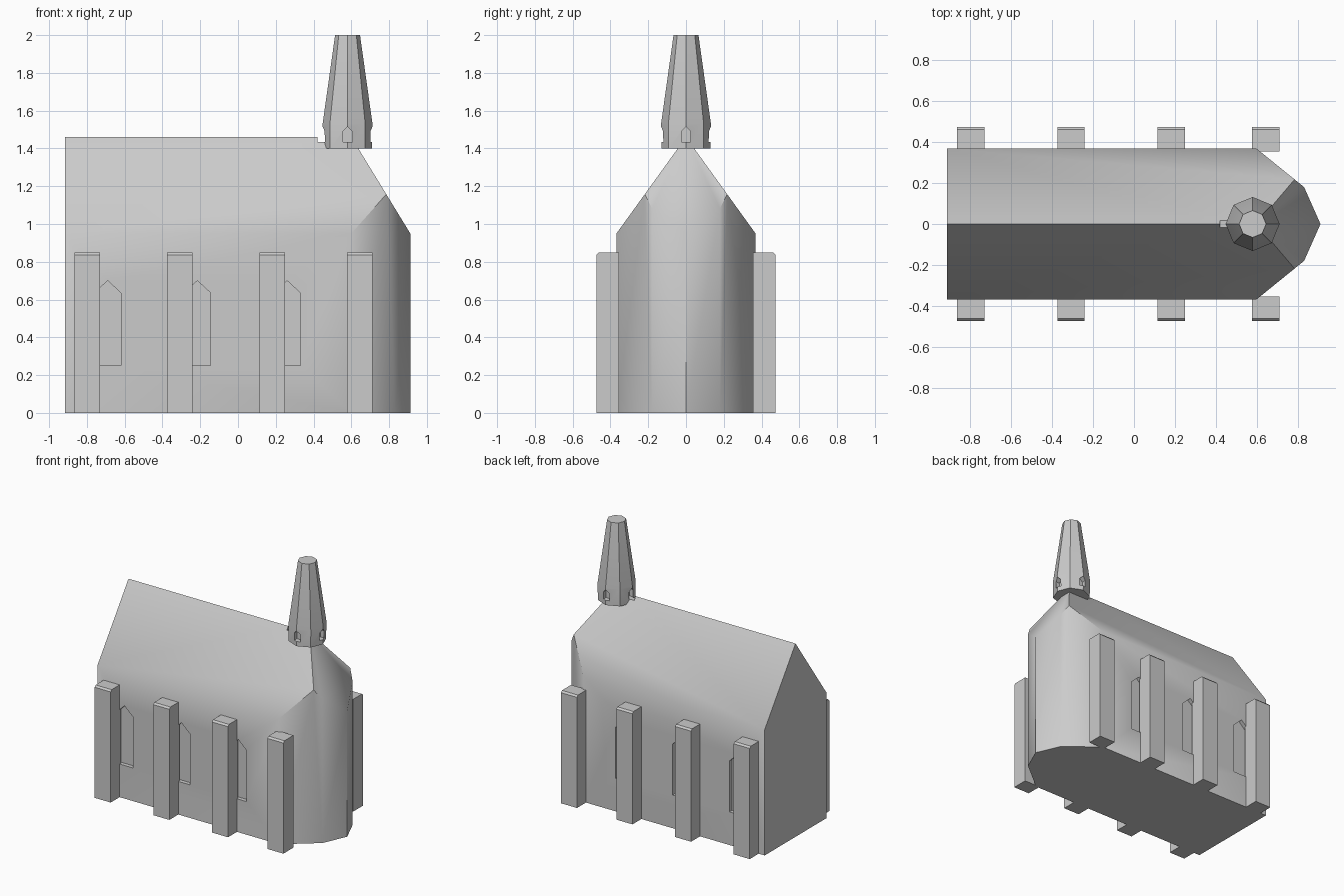
import bpy, bmesh, math
from mathutils import Matrix, Vector

if "Cube" in bpy.data.objects:
    bpy.data.objects.remove(bpy.data.objects["Cube"])

stone = bpy.data.materials.new("pale grey stone")
stone.diffuse_color = (0.6, 0.6, 0.6, 1)
stone.use_nodes = True
stone.node_tree.nodes["Principled BSDF"].inputs["Base Color"].default_value = stone.diffuse_color


def new_object(name, bm):
    bmesh.ops.recalc_face_normals(bm, faces=bm.faces[:])
    mesh = bpy.data.meshes.new(name)
    bm.to_mesh(mesh)
    bm.free()
    mesh.materials.append(stone)
    ob = bpy.data.objects.new(name, mesh)
    bpy.context.collection.objects.link(ob)
    return ob


def prism(points, offset):
    """Solid made by pushing a flat outline along an offset."""
    bm = bmesh.new()
    face = bm.faces.new([bm.verts.new(p) for p in points])
    out = bmesh.ops.extrude_face_region(bm, geom=[face], use_keep_orig=True)
    moved = [v for v in out["geom"] if isinstance(v, bmesh.types.BMVert)]
    bmesh.ops.translate(bm, verts=moved, vec=offset)
    return bm


def arch_cutter(half, z0, z1, z2, d0, d1, angle, centre):
    """Pointed opening facing along the given angle, spanning d0 to d1."""
    outline = [(-half, z0), (half, z0), (half, z1), (0, z2), (-half, z1)]
    bm = prism([(d0, u, z) for u, z in outline], Vector((d1 - d0, 0, 0)))
    turn = Matrix.Translation(centre) @ Matrix.Rotation(angle, 4, 'Z')
    bm.transform(turn)
    return new_object("opening_cutter", bm)


def activate(ob):
    bpy.ops.object.select_all(action='DESELECT')
    ob.select_set(True)
    bpy.context.view_layer.objects.active = ob


def carve(ob, cutters):
    for cutter in cutters:
        mod = ob.modifiers.new("opening", 'BOOLEAN')
        mod.operation = 'DIFFERENCE'
        mod.solver = 'EXACT'
        mod.object = cutter
        activate(ob)
        bpy.ops.object.modifier_apply(modifier=mod.name)


def smooth(ob, degrees):
    activate(ob)
    bpy.ops.object.shade_smooth_by_angle(angle=math.radians(degrees))


# Nave and pointed apse: a tall prism trimmed by the roof planes
EAVE, RIDGE, HALF, BACK, NOSE, HIP = 0.95, 1.46, 0.368, -0.915, 0.912, 0.60
plan = [(BACK, -HALF), (HIP, -HALF), (0.832, -0.18), (NOSE, 0),
        (0.832, 0.18), (HIP, HALF), (BACK, HALF)]
bm = prism([(x, y, 0) for x, y in plan], Vector((0, 0, 1.8)))
rise = RIDGE - EAVE
for point, normal in [((0, 0, RIDGE), (0, rise, HALF)),
                      ((0, 0, RIDGE), (0, -rise, HALF)),
                      ((HIP, 0, RIDGE), (rise, 0, NOSE - HIP))]:
    cut = bmesh.ops.bisect_plane(bm, geom=bm.verts[:] + bm.edges[:] + bm.faces[:],
                                 plane_co=point, plane_no=Vector(normal).normalized(),
                                 clear_outer=True)
    rim = [e for e in bm.edges if e.is_boundary]
    bmesh.ops.holes_fill(bm, edges=rim, sides=0)
bmesh.ops.remove_doubles(bm, verts=bm.verts[:], dist=0.0005)
nave = new_object("nave", bm)

# Side windows, gable door and gable window
SPIRE_X = 0.58
cutters = []
for x in (-0.69, -0.215, 0.26):
    for side in (-1, 1):
        cutters.append(arch_cutter(0.07, 0.25, 0.635, 0.70, HALF - 0.03, HALF + 0.05,
                                   side * math.pi / 2, Vector((x, 0, 0))))
for half, z0, z1, z2 in [(0.095, -0.05, 0.41, 0.49), (0.085, 0.81, 1.04, 1.12)]:
    cutters.append(arch_cutter(half, z0, z1, z2, -BACK - 0.04, -BACK + 0.05,
                               math.pi, Vector((0, 0, 0))))
# Notch in the ridge behind the spire
notch = arch_cutter(0.025, 1.435, 1.49, 1.515, 0.09, 0.16, math.pi, Vector((SPIRE_X, 0, 0)))
carve(nave, cutters + [notch])
smooth(nave, 44)

# Buttresses with a chamfered outer top edge
profile = [(0.355, 0), (0.475, 0), (0.475, 0.835), (0.463, 0.848), (0.355, 0.848)]
for x in (-0.865, -0.375, 0.115, 0.578):
    for side, label in ((-1, "front"), (1, "back")):
        new_object(label + "_buttress",
                   prism([(x, side * y, z) for y, z in profile], Vector((0.134, 0, 0))))

# Eight-sided spire: short straight drum, then a taper to a flat top
bm = bmesh.new()
rings = []
for radius, z in ((0.13, 1.40), (0.132, 1.53), (0.066, 2.0)):
    rings.append([bm.verts.new((SPIRE_X + radius * math.cos(i * math.pi / 4),
                                radius * math.sin(i * math.pi / 4), z)) for i in range(8)])
for low, high in zip(rings, rings[1:]):
    for i in range(8):
        j = (i + 1) % 8
        bm.faces.new((low[i], low[j], high[j], high[i]))
bm.faces.new(rings[0][::-1])
bm.faces.new(rings[-1])
spire = new_object("spire", bm)

# Four small pointed niches on the spire corners
niches = [arch_cutter(0.025, 1.435, 1.49, 1.515, 0.09, 0.16, k * math.pi / 2,
                      Vector((SPIRE_X, 0, 0))) for k in range(4)]
carve(spire, niches)
smooth(spire, 25)

# Remove the cutting shapes
for ob in cutters + [notch] + niches:
    bpy.data.objects.remove(ob)
